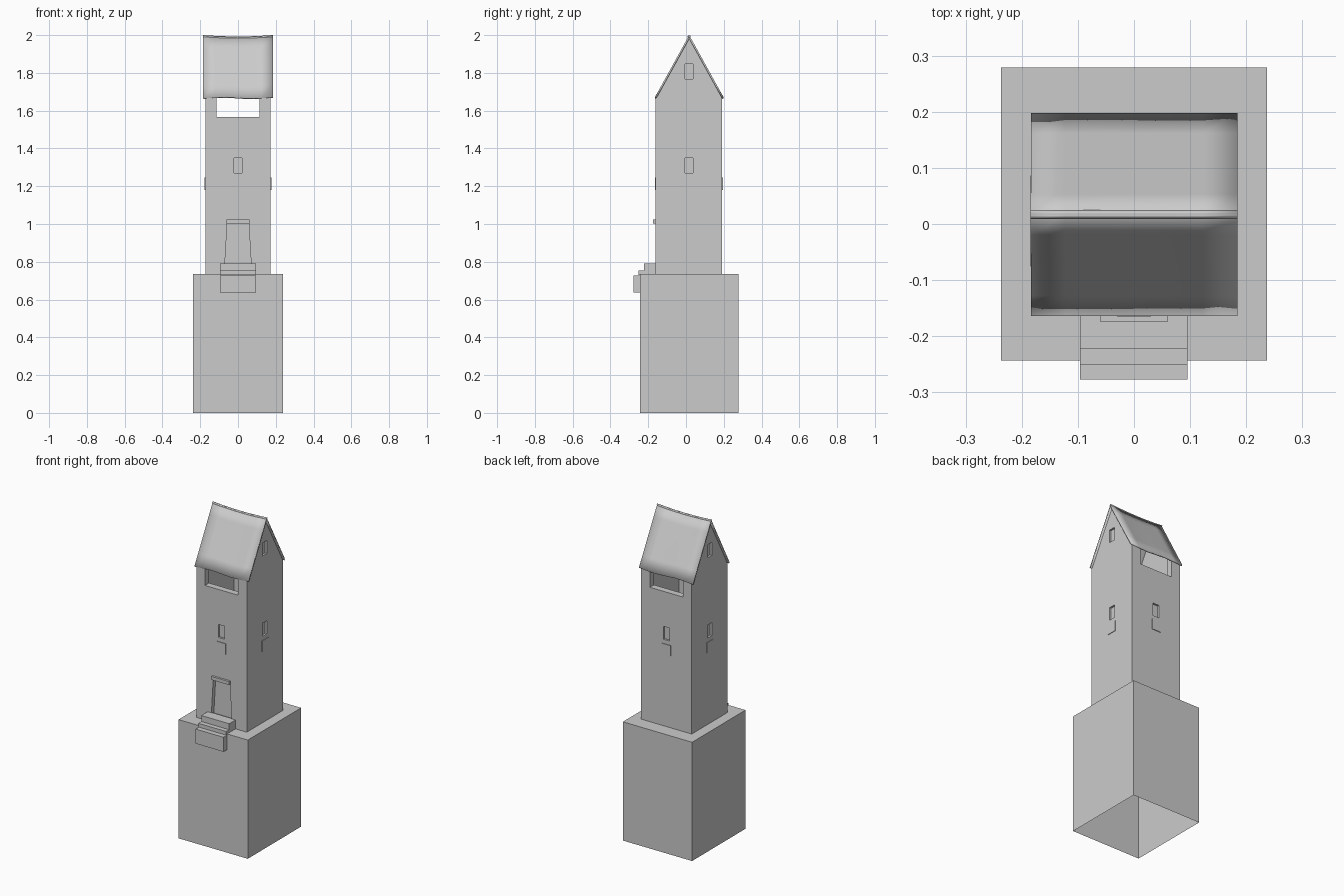
import bpy, bmesh, math

if "Cube" in bpy.data.objects:
    bpy.data.objects.remove(bpy.data.objects["Cube"], do_unlink=True)

stone = bpy.data.materials.new("light_grey")
stone.use_nodes = True
GREY = (0.6, 0.6, 0.6, 1)
stone.diffuse_color = GREY
stone.node_tree.nodes["Principled BSDF"].inputs["Base Color"].default_value = GREY

CY = 0.015              # tower centre in y
HX, HY = 0.173, 0.176   # tower half sizes
BASE, EAVE, APEX = 0.735, 1.668, 1.99


def make(name, bm):
    bmesh.ops.recalc_face_normals(bm, faces=bm.faces)
    mesh = bpy.data.meshes.new(name)
    bm.to_mesh(mesh)
    bm.free()
    mesh.materials.append(stone)
    obj = bpy.data.objects.new(name, mesh)
    bpy.context.collection.objects.link(obj)
    return obj


def prism(name, points, direction):
    """Extrude a flat outline along a direction."""
    bm = bmesh.new()
    face = bm.faces.new([bm.verts.new(p) for p in points])
    new = bmesh.ops.extrude_face_region(bm, geom=[face])["geom"]
    bmesh.ops.translate(bm, vec=direction,
                        verts=[v for v in new if isinstance(v, bmesh.types.BMVert)])
    return make(name, bm)


def box(name, x, y, z):
    outline = [(x[0], y[0], z[0]), (x[1], y[0], z[0]), (x[1], y[1], z[0]), (x[0], y[1], z[0])]
    return prism(name, outline, (0, 0, z[1] - z[0]))


def cut(target, cutter):
    cutter.hide_render = True
    cutter.hide_set(True)
    mod = target.modifiers.new("cut", 'BOOLEAN')
    mod.operation, mod.solver, mod.object = 'DIFFERENCE', 'EXACT', cutter
    bpy.context.view_layer.objects.active = target
    bpy.ops.object.modifier_apply(modifier=mod.name)
    bpy.data.objects.remove(cutter, do_unlink=True)


# Plinth, open underneath
plinth = box("plinth", (-0.237, 0.237), (-0.243, 0.279), (0, BASE))
bm = bmesh.new()
bm.from_mesh(plinth.data)
bmesh.ops.delete(bm, geom=[f for f in bm.faces if f.normal.z < -0.9], context='FACES_ONLY')
bm.to_mesh(plinth.data)
bm.free()

# Hollow tower with gabled side walls
gable = [(-HX, CY - HY, BASE), (-HX, CY + HY, BASE), (-HX, CY + HY, EAVE),
         (-HX, CY, APEX), (-HX, CY - HY, EAVE)]
tower = prism("tower", gable, (2 * HX, 0, 0))
WALL = 0.04
cut(tower, box("hollow", (WALL - HX, HX - WALL), (CY - HY + WALL, CY + HY - WALL), (0.77, 2.1)))

# Openings under the eaves, front and back
cut(tower, box("loft_opening", (-0.113, 0.113), (-0.3, 0.3), (1.567, 2.1)))

# Tapered door recess
FRONT = CY - HY
door = [(-0.07, FRONT - 0.05, 0.78), (0.07, FRONT - 0.05, 0.78),
        (0.057, FRONT - 0.05, 1.003), (-0.057, FRONT - 0.05, 1.003)]
cut(tower, prism("door_recess", door, (0, 0.075, 0)))

# Window recesses and raised panels below them
D = 0.012
for side in (-1, 1):
    wall = side * HX
    xs = sorted((wall - side * D, wall + side * D))
    for low in (1.27, 1.767):
        cut(tower, box("side_window", xs, (CY - 0.021, CY + 0.021), (low, low + 0.08)))
    edge = CY + side * HY
    ys = sorted((edge - side * D, edge + side * D))
    cut(tower, box("end_window", (-0.021, 0.021), ys, (1.27, 1.35)))
    xs = sorted((wall - side * 0.005, wall + side * 0.004))
    ys = sorted((edge - side * 0.005, edge + side * 0.004))
    box("side_panel", xs, (CY - 0.03, CY + 0.03), (1.18, 1.245))
    box("end_panel", (-0.03, 0.03), ys, (1.18, 1.245))

# Door lintel and steps
box("door_lintel", (-0.061, 0.061), (-0.174, FRONT + 0.01), (1.002, 1.023))
W = (-0.096, 0.095)
box("upper_step", W, (-0.222, FRONT + 0.005), (0.75, 0.79))
box("middle_step", W, (-0.251, FRONT), (BASE - 0.005, 0.753))
box("lower_step", W, (-0.277, -0.24), (0.637, 0.727))


# Soft, slightly sagging roof slopes
def roof_slope(name, turn):
    bm = bmesh.new()
    bmesh.ops.create_grid(bm, x_segments=6, y_segments=5, size=1)
    for v in bm.verts:
        u, t = v.co.x, (1 - v.co.y) / 2
        sag = 0.007 * (1 - u * u) * (1 - t) + 0.004 * t * math.sin(4 * u + turn)
        v.co = (0.184 * u, -0.181 * t, 2 - 0.331 * t - sag)
    mesh = bpy.data.meshes.new(name)
    bm.to_mesh(mesh)
    bm.free()
    mesh.materials.append(stone)
    mesh.polygons.foreach_set("use_smooth", [True] * len(mesh.polygons))
    obj = bpy.data.objects.new(name, mesh)
    bpy.context.collection.objects.link(obj)
    obj.location.y = CY + 0.002
    obj.rotation_euler.z = turn
    mod = obj.modifiers.new("thickness", 'SOLIDIFY')
    mod.thickness, mod.offset = 0.009, -1


roof_slope("roof_front", 0)
roof_slope("roof_back", math.pi)
